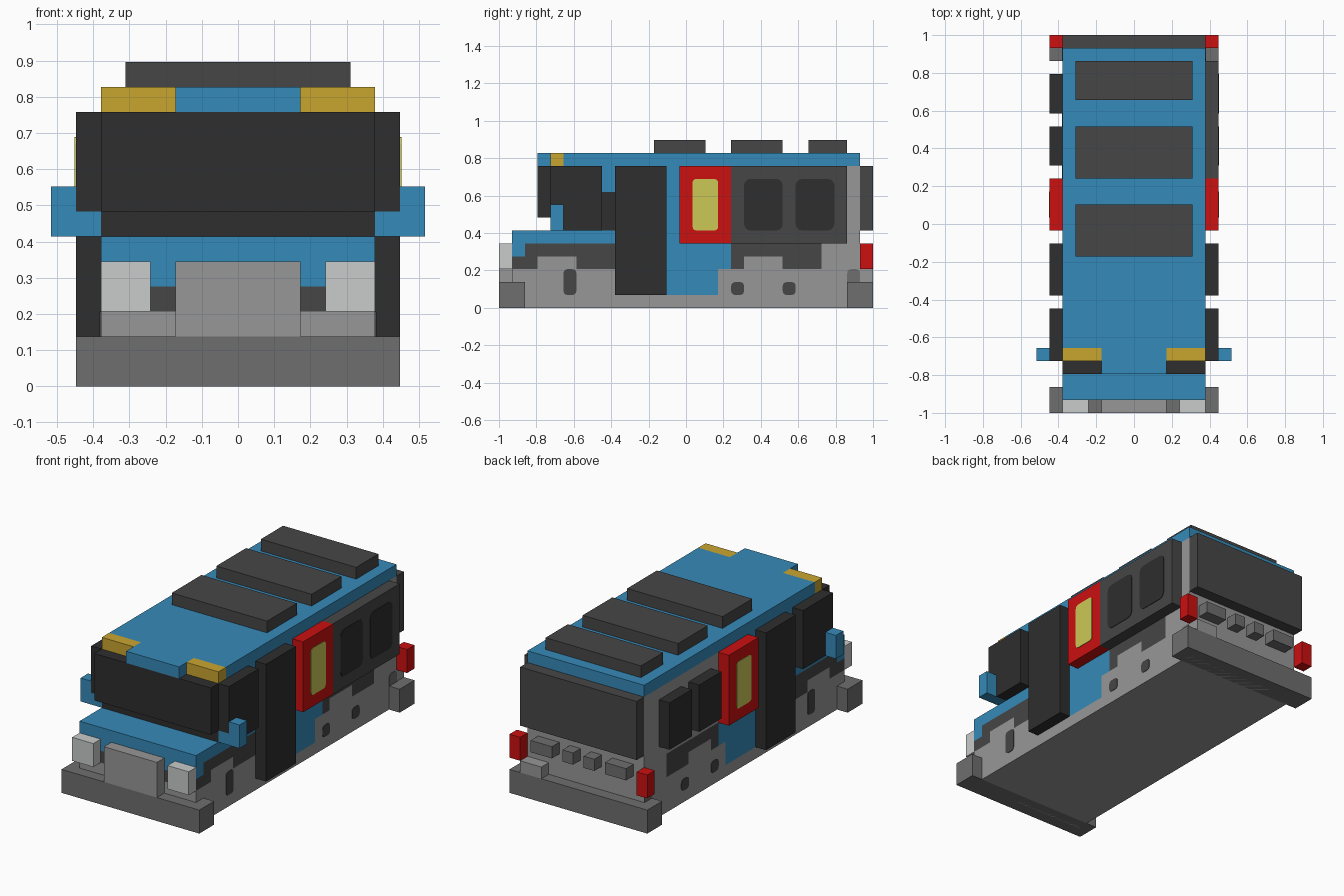
import bpy, bmesh, math

if "Cube" in bpy.data.objects:
    bpy.data.objects.remove(bpy.data.objects["Cube"])

U = 2 / 29  # block size; y index 0 is the nose, 29 the tail


def material(name, r, g, b):
    lin = [((c / 255 + 0.055) / 1.055) ** 2.4 if c > 10 else c / 255 / 12.92 for c in (r, g, b)]
    m = bpy.data.materials.new(name)
    m.diffuse_color = (*lin, 1)
    m.use_nodes = True
    m.node_tree.nodes["Principled BSDF"].inputs["Base Color"].default_value = m.diffuse_color
    return m


BLUE = material("blue paint", 53, 138, 184)
BLACK = material("black glass", 46, 46, 46)
DARK = material("dark grey", 70, 70, 70)
GREY = material("bumper grey", 110, 110, 110)
LIGHT = material("light grey", 151, 151, 151)
LAMP = material("lamp white", 200, 204, 202)
RED = material("red", 204, 16, 16)
AMBER = material("amber", 201, 166, 48)
PANEL = material("pale yellow", 203, 201, 86)


def finish(name, bm, mats):
    bmesh.ops.recalc_face_normals(bm, faces=bm.faces)
    me = bpy.data.meshes.new(name)
    bm.to_mesh(me)
    bm.free()
    for m in mats:
        me.materials.append(m)
    ob = bpy.data.objects.new(name, me)
    bpy.context.collection.objects.link(ob)
    return ob


def boxes(name, mat, *specs, both=False):
    """Each spec is x0, x1, y0, y1, z0, z1 in blocks."""
    bm = bmesh.new()
    specs = list(specs)
    if both:
        specs += [(-s[1], -s[0], *s[2:]) for s in specs]
    for x0, x1, y0, y1, z0, z1 in specs:
        verts = bmesh.ops.create_cube(bm, size=1)["verts"]
        for v in verts:
            v.co.x = (x1 if v.co.x > 0 else x0) * U
            v.co.y = (y1 if v.co.y > 0 else y0) * U - 1
            v.co.z = (z1 if v.co.z > 0 else z0) * U
    return finish(name, bm, [mat])


def inset_plate(name, mat, x, y0, y1, z0, z1, sides=(1, -1), r=0.3, square_base=False):
    """Thin rounded plate lying on a side wall."""
    bm = bmesh.new()
    for s in sides:
        pts = []
        for cy, cz, a in ((y1 - r, z1 - r, 0), (y0 + r, z1 - r, 90), (y0 + r, z0 + r, 180), (y1 - r, z0 + r, 270)):
            if square_base and a >= 180:
                pts.append((y0 if a == 180 else y1, z0))
                continue
            for i in range(4):
                t = math.radians(a + i * 30)
                pts.append((cy + r * math.cos(t), cz + r * math.sin(t)))
        rings = [[bm.verts.new((s * (x * U + d), y * U - 1, z * U)) for y, z in pts] for d in (-0.002, 0.003)]
        n = len(pts)
        bm.faces.new(rings[0])
        bm.faces.new(rings[1])
        for i in range(n):
            j = (i + 1) % n
            bm.faces.new((rings[0][i], rings[0][j], rings[1][j], rings[1][i]))
    return finish(name, bm, [mat])


# Body: a stepped side profile, coloured block by block
BODY = [BLUE, BLACK, DARK, LIGHT]


def filled(k, r):
    return 1 <= k < 28 and 0 <= r < 12 and (r < 6 or k >= 4) and (r < 11 or k >= 5)


def colour(k, r):
    if r == 11:
        return 0
    if k < 9:                                   # nose and cab
        if r < 3 or (r == 3 and 3 <= k < 6):
            return 3
        if r < 5:
            return 0 if (k == 1 and r == 4) else 2
        if r == 5:
            return 0
        return 0 if (k == 8 and r >= 9) else 1
    if k < 18:                                  # middle
        return 0 if (r >= 3 or (r >= 1 and k < 17)) else 3
    if r in (3, 4) and k < 25:                  # rear arch
        return 3 if (r == 3 and 19 <= k < 22) else 2
    return 3


bm = bmesh.new()
W = 5.5


def quad(c, *pts):
    f = bm.faces.new([bm.verts.new((x * U, y * U - 1, z * U)) for x, y, z in pts])
    f.material_index = c


for k in range(1, 28):
    for r in range(12):
        if not filled(k, r):
            continue
        c = colour(k, r)
        for x in (W, -W):
            quad(c, (x, k, r), (x, k + 1, r), (x, k + 1, r + 1), (x, k, r + 1))
        for dk, dr, a, b in ((-1, 0, (k, r), (k, r + 1)), (1, 0, (k + 1, r), (k + 1, r + 1)),
                             (0, -1, (k, r), (k + 1, r)), (0, 1, (k, r + 1), (k + 1, r + 1))):
            if not filled(k + dk, r + dr):
                quad(c, (-W, *a), (W, *a), (W, *b), (-W, *b))
bmesh.ops.remove_doubles(bm, verts=bm.verts, dist=1e-4)
bmesh.ops.recalc_face_normals(bm, faces=bm.faces)
bmesh.ops.dissolve_limit(bm, angle_limit=0.01, verts=bm.verts, edges=bm.edges, delimit={'MATERIAL'})
finish("body", bm, BODY)

# Painted marks on the lower body
inset_plate("front_vent", DARK, W, 5, 6, 1, 3)
inset_plate("rear_vent_a", DARK, W, 18, 19, 1, 2)
inset_plate("rear_vent_b", DARK, W, 22, 23, 1, 2)
inset_plate("bumper_bracket", GREY, W, 27, 28, 2, 3, square_base=True)

# Front end
boxes("front_bumper", GREY, (-6.5, 6.5, 0, 2, 0, 2))
boxes("grille", LIGHT, (-2.5, 2.5, 0, 1, 2, 5))
boxes("headlights", LAMP, (3.5, 5.5, 0, 1, 3, 5), both=True)
boxes("windshield", BLACK, (-5.5, 5.5, 3, 4, 7, 11))
boxes("roof_visor", BLUE, (-2.5, 2.5, 3, 5, 11, 12))
boxes("roof_markers", AMBER, (2.5, 5.5, 4, 5, 11, 12), both=True)
boxes("cab_side_windows", BLACK, (5.5, 6.5, 4, 8, 7, 11), (5.5, 6.5, 5, 8, 6, 7), both=True)
boxes("wing_mirrors", BLUE, (5.5, 7.5, 4, 5, 6, 7), (6.5, 7.5, 4, 5, 7, 8), both=True)

# Sides
boxes("tall_doors", BLACK, (5.5, 6.5, 9, 13, 1, 11), both=True)
boxes("red_frames", RED, (5.5, 6.5, 14, 18, 5, 11), both=True)
inset_plate("yellow_panes", PANEL, 6.5, 15, 17, 6, 10)
boxes("right_side_panel", DARK, (5.5, 6.5, 18, 27, 5, 11))
inset_plate("right_window_a", BLACK, 6.5, 19, 22, 6, 10, sides=(1,), r=0.5)
inset_plate("right_window_b", BLACK, 6.5, 23, 26, 6, 10, sides=(1,), r=0.5)
boxes("left_windows", BLACK, (-6.5, -5.5, 19, 22, 6, 10), (-6.5, -5.5, 23, 26, 6, 10))

# Rear end
boxes("rear_bumper", GREY, (-6.5, 6.5, 27, 29, 0, 2))
boxes("rear_window", DARK, (-5.5, 5.5, 28, 29, 6, 11))
boxes("tail_lights", RED, (5.5, 6.5, 28, 29, 3, 5), both=True)
boxes("rear_step", LIGHT, (3.5, 5.5, 28, 29, 2, 3))
boxes("rear_blocks", GREY, (2.5, 4.5, 28, 29, 4, 5), (0.5, 1.5, 28, 29, 4, 5), both=True)

# Roof units
boxes("roof_units", DARK, *[(-4.5, 4.5, a, b, 12, 13) for a, b in ((12, 16), (18, 22), (24, 27))])
